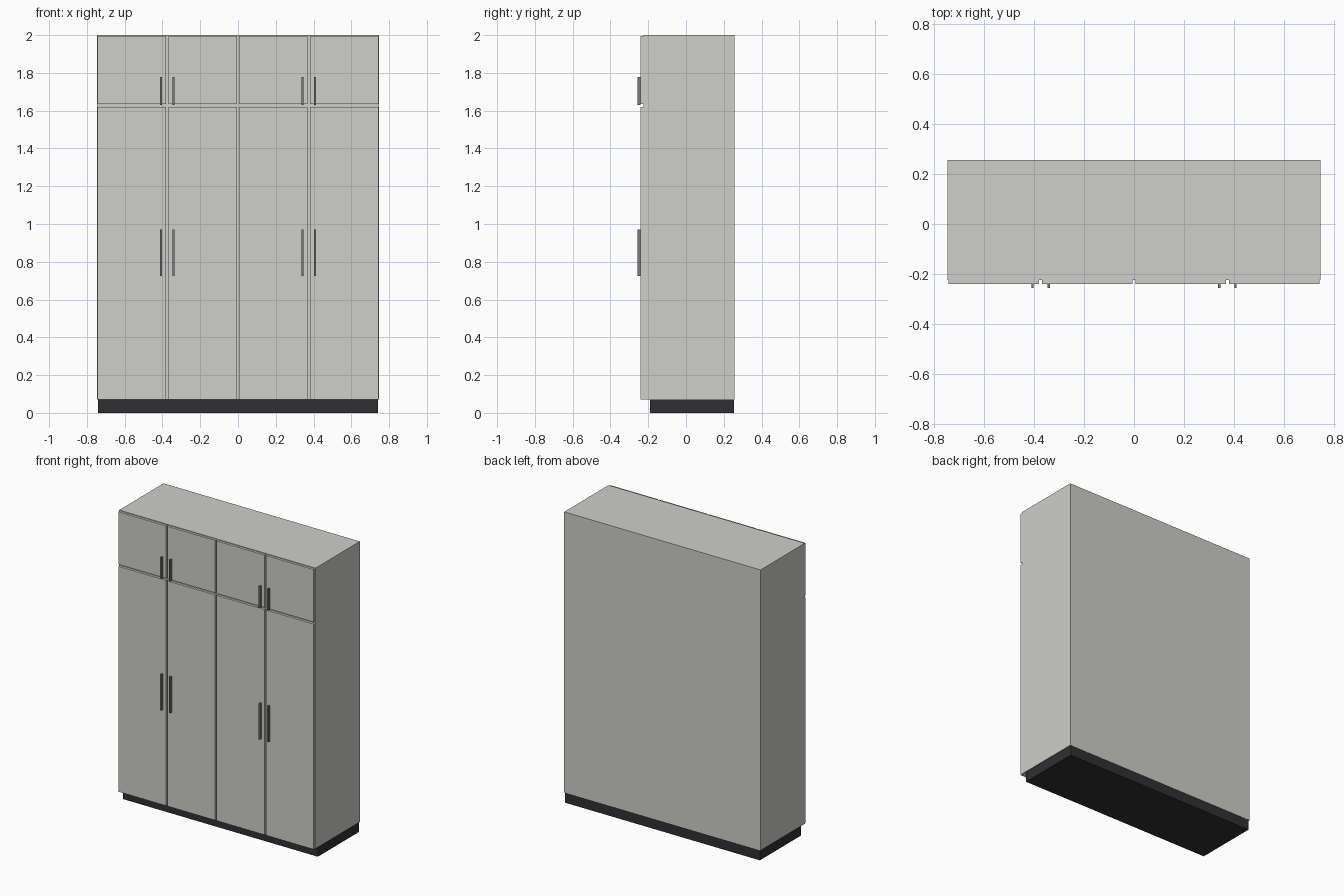
import bpy

if "Cube" in bpy.data.objects:
    bpy.data.objects.remove(bpy.data.objects["Cube"])


def material(name, color):
    m = bpy.data.materials.new(name)
    m.diffuse_color = (*color, 1)
    m.use_nodes = True
    m.node_tree.nodes["Principled BSDF"].inputs["Base Color"].default_value = m.diffuse_color
    return m


paint = material("grey_paint", (0.62, 0.62, 0.585))
dark = material("dark_plinth", (0.03, 0.03, 0.033))
metal = material("handle_metal", (0.2, 0.2, 0.21))


def box(name, x, y, z, mat):
    """Box from (min, max) ranges on each axis."""
    bpy.ops.mesh.primitive_cube_add(size=1, location=[sum(r) / 2 for r in (x, y, z)])
    ob = bpy.context.object
    ob.name = name
    ob.scale = [r[1] - r[0] for r in (x, y, z)]
    bpy.ops.object.transform_apply(location=False, rotation=False, scale=True)
    ob.data.materials.append(mat)
    return ob


FRONT, BODY_FRONT, DOOR_FRONT, BACK = -0.257, -0.224, -0.24, 0.257

# Carcass and recessed plinth
box("carcass", (-0.747, 0.747), (BODY_FRONT, BACK), (0.07, 2.0), paint)
box("plinth", (-0.741, 0.741), (-0.19, BACK - 0.002), (0, 0.07), dark)

# Two rows of four doors, each with a bar handle beside the gap of its pair
rows = {"lower": ((0.07, 1.62), (0.725, 0.972)),
        "upper": ((1.634, 1.995), (1.63, 1.778))}
columns = {"inner": ((0.006, 0.369), (0.336, 0.346)),
           "outer": ((0.381, 0.743), (0.402, 0.412))}
for row, (door_z, handle_z) in rows.items():
    for col, (door_x, handle_x) in columns.items():
        for side, s in (("left", -1), ("right", 1)):
            tag = f"{row}_{col}_{side}"
            box(f"door_{tag}", sorted(s * v for v in door_x),
                (DOOR_FRONT, BODY_FRONT), door_z, paint)
            box(f"handle_{tag}", sorted(s * v for v in handle_x),
                (FRONT, DOOR_FRONT), handle_z, metal)
